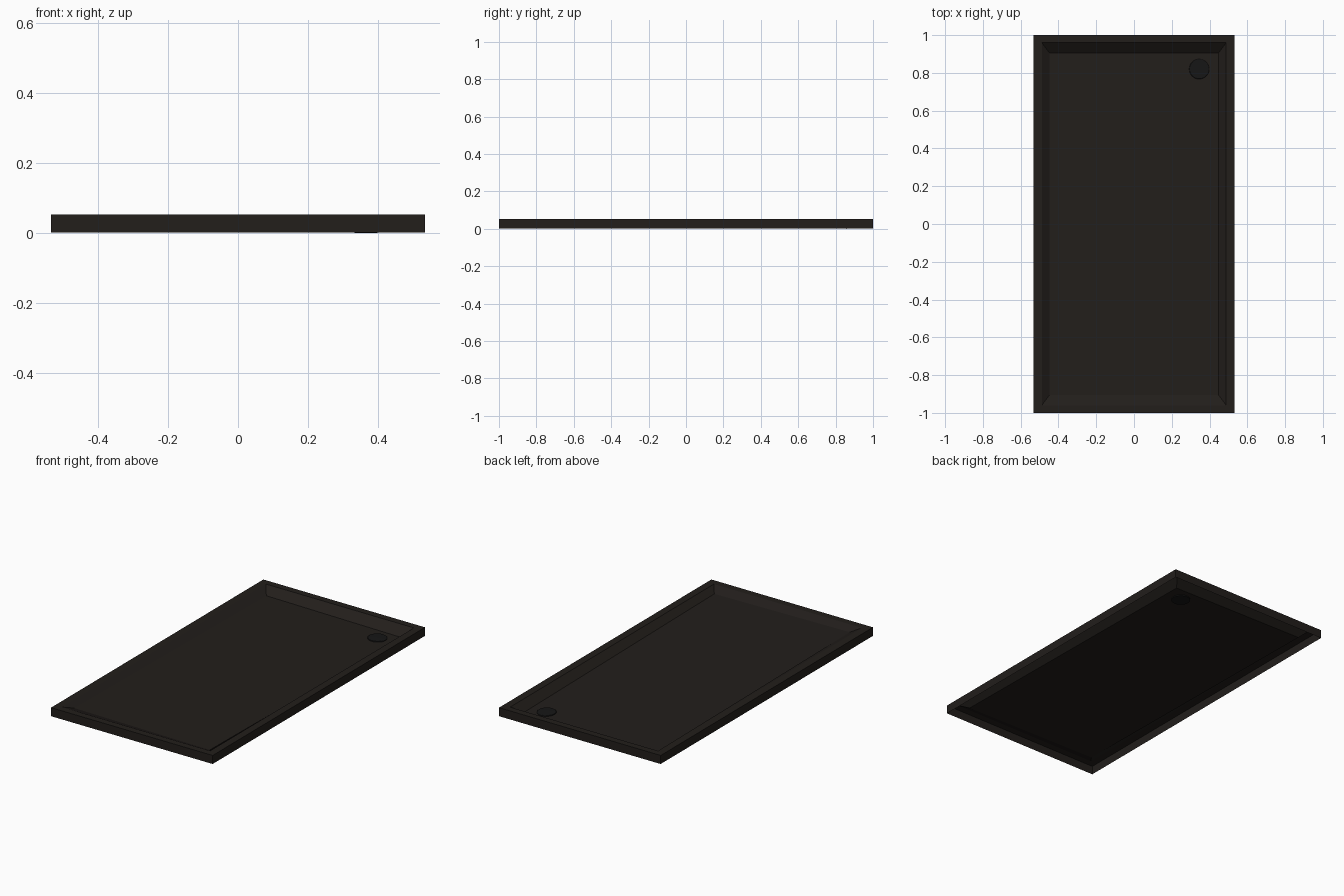
import bpy, bmesh, math

if "Cube" in bpy.data.objects:
    bpy.data.objects.remove(bpy.data.objects["Cube"])


def material(name, rgb):
    m = bpy.data.materials.new(name)
    m.diffuse_color = (*rgb, 1)
    m.use_nodes = True
    m.node_tree.nodes["Principled BSDF"].inputs["Base Color"].default_value = m.diffuse_color
    return m


def finish(bm, name, mat):
    me = bpy.data.meshes.new(name)
    bm.to_mesh(me)
    bm.free()
    ob = bpy.data.objects.new(name, me)
    bpy.context.collection.objects.link(ob)
    me.materials.append(mat)
    return ob


def bridge(bm, a, b):
    n = len(a)
    for i in range(n):
        j = (i + 1) % n
        bm.faces.new((a[i], a[j], b[j], b[i]))


tray_mat = material("dark_stone", (0.016, 0.013, 0.011))
drain_mat = material("dark_metal", (0.008, 0.008, 0.008))
DX, DY = 0.345, 0.82


def floor_z(x, y):
    # Floor falls gently towards the drain corner
    return 0.007 + 0.012 * (DX - x) + 0.012 * (DY - y)


# Tray: open-bottomed shell of nested rectangles (half x, half y, z or None for floor)
rings = [(0.533, 1.0, 0.002), (0.533, 1.0, 0.053),
         (0.488, 0.96, 0.053), (0.447, 0.905, None)]
bm = bmesh.new()
loops = []
for hx, hy, z in rings:
    corners = ((-hx, -hy), (hx, -hy), (hx, hy), (-hx, hy))
    loops.append([bm.verts.new((x, y, floor_z(x, y) if z is None else z))
                  for x, y in corners])
for lower, upper in zip(loops, loops[1:]):
    bridge(bm, lower, upper)
bm.faces.new(loops[-1])
finish(bm, "shower_tray", tray_mat)

# Drain: tilted cover lying on the floor (radius, height above floor)
profile = [(0.053, -0.0055), (0.053, 0.003), (0.051, 0.0045), (0.02, 0.0055)]
SIDES = 32
bm = bmesh.new()
loops = []
for r, h in profile:
    ring = []
    for i in range(SIDES):
        a = 2 * math.pi * i / SIDES
        x, y = DX + r * math.cos(a), DY + r * math.sin(a)
        ring.append(bm.verts.new((x, y, max(0.0, floor_z(x, y) + h))))
    loops.append(ring)
for lower, upper in zip(loops, loops[1:]):
    bridge(bm, lower, upper)
bm.faces.new(loops[0][::-1])
bm.faces.new(loops[-1])
drain = finish(bm, "drain_cover", drain_mat)
bpy.context.view_layer.objects.active = drain
drain.select_set(True)
bpy.ops.object.shade_smooth_by_angle(angle=math.radians(30))
